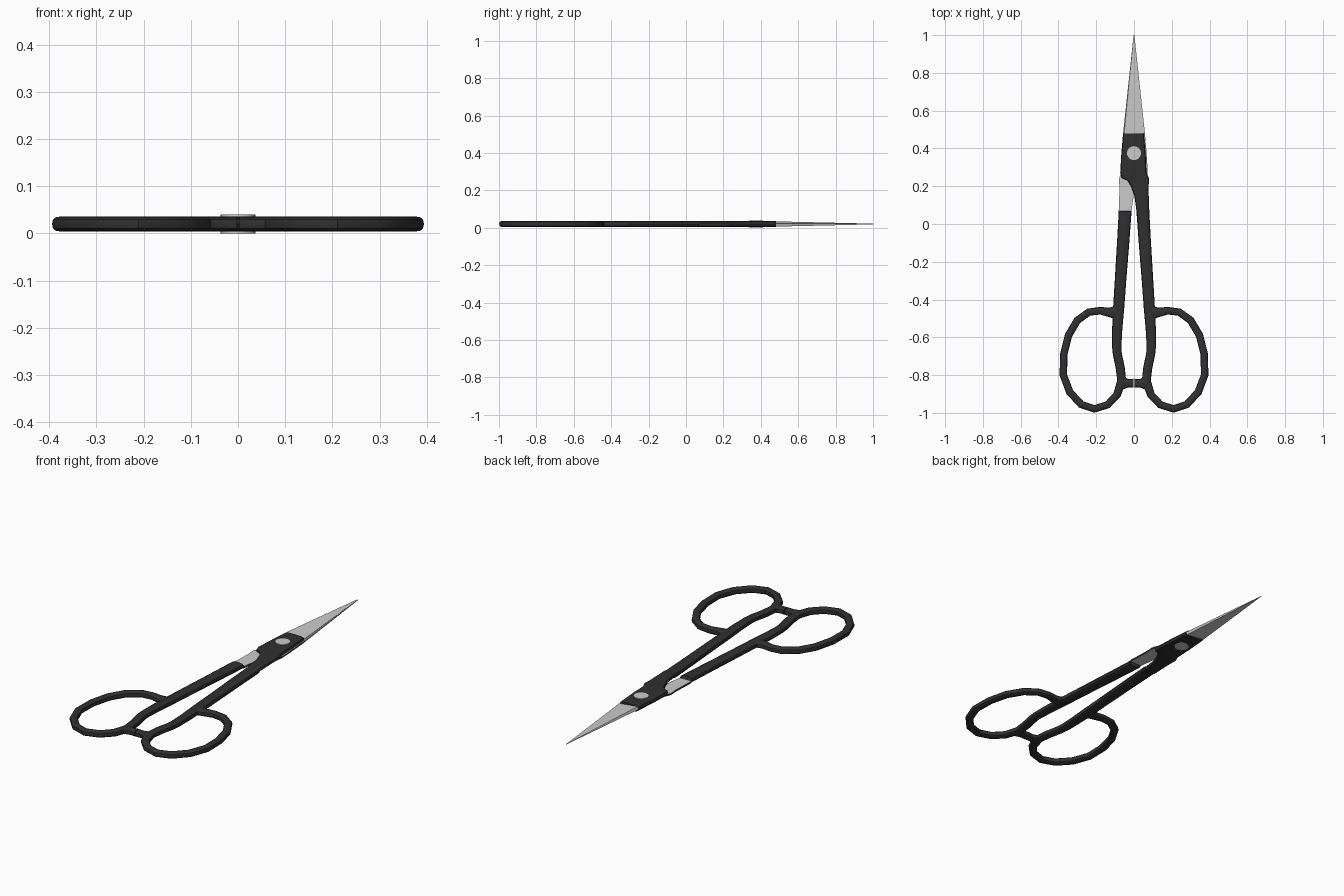
import bpy, bmesh, math
from mathutils import Matrix, Vector

if "Cube" in bpy.data.objects:
    bpy.data.objects.remove(bpy.data.objects["Cube"])

C = 0.02      # height of the plane where the two halves meet
T = 0.016     # thickness of one half above that plane
N = 12        # sides of the handle section


def material(name, v):
    m = bpy.data.materials.new(name)
    m.diffuse_color = (v, v, v, 1)
    m.use_nodes = True
    m.node_tree.nodes["Principled BSDF"].inputs["Base Color"].default_value = m.diffuse_color
    return m


BLACK = material("black_coating", 0.03)
STEEL = material("bare_steel", 0.6)


def finish(bm, name, mats, angle=35):
    bmesh.ops.recalc_face_normals(bm, faces=bm.faces)
    me = bpy.data.meshes.new(name)
    bm.to_mesh(me)
    bm.free()
    ob = bpy.data.objects.new(name, me)
    bpy.context.collection.objects.link(ob)
    for m in mats:
        me.materials.append(m)
    bpy.ops.object.select_all(action='DESELECT')
    ob.select_set(True)
    bpy.context.view_layer.objects.active = ob
    bpy.ops.object.shade_smooth_by_angle(angle=math.radians(angle))
    return ob


def loft(stations, name):
    """Stations: left point, right point, depth below the meeting plane, boxiness."""
    bm = bmesh.new()
    rings = []
    for l, r, dn, p in stations:
        mid, half = (l + r) / 2, (r - l) / 2
        ring = []
        for k in range(N):
            a = 2 * math.pi * k / N
            c, s = math.cos(a), math.sin(a)
            q = mid + half * math.copysign(abs(c) ** p, c)
            h = math.copysign(abs(s) ** p, s) if abs(s) > 1e-6 else 0
            ring.append(bm.verts.new((q.x, q.y, C + h * (T if h > 0 else dn))))
        rings.append(ring)
    for i in range(len(rings) - 1):
        flat = stations[i][2] == 0 and stations[i + 1][2] == 0
        for k in range(N):
            j = (k + 1) % N
            f = bm.faces.new((rings[i][k], rings[i][j], rings[i + 1][j], rings[i + 1][k]))
            f.material_index = 1 if flat and k >= N // 2 else 0
    bm.faces.new(rings[0])
    bm.faces.new(rings[-1])
    return finish(bm, name, [BLACK, STEEL])


def across(y, xl, xr, dn=T, p=0.75):
    return (Vector((xl, y)), Vector((xr, y)), dn, p)


def along(path):
    out = []
    for i, (x, y, w) in enumerate(path):
        a, b = path[max(i - 1, 0)], path[min(i + 1, len(path) - 1)]
        t = Vector((b[0] - a[0], b[1] - a[1])).normalized()
        n = Vector((t.y, -t.x)) * w
        out.append((Vector((x, y)) + n, Vector((x, y)) - n, T, 0.75))
    return out


def other_half(ob, name):
    c = ob.copy()
    c.data = ob.data.copy()
    c.name = name
    c.data.transform(Matrix.Translation((0, 0, 2 * C)) @ Matrix.Rotation(math.pi, 4, 'Y'))
    bpy.context.collection.objects.link(c)


# pivot block and shank, running into the finger loop
block = [across(y, l, r, 0, 0.45) for y, l, r in (
    (0.48, -0.058, 0.052), (0.36, -0.068, 0.062), (0.27, -0.073, 0.066),
    (0.245, -0.066, 0.078), (0.23, -0.035, 0.08), (0.20, -0.016, 0.077),
    (0.15, 0.002, 0.078), (0.07, 0.013, 0.081))]
shank = [across(y, l, r) for y, l, r in (
    (0.065, 0.013, 0.081), (-0.1, 0.025, 0.09), (-0.3, 0.041, 0.102),
    (-0.45, 0.052, 0.111), (-0.56, 0.062, 0.116), (-0.65, 0.067, 0.116))]
loop = along([
    (0.088, -0.69, 0.024), (0.073, -0.76, 0.024), (0.065, -0.83, 0.024), (0.09, -0.905, 0.021),
    (0.14, -0.957, 0.02), (0.21, -0.979, 0.02), (0.28, -0.955, 0.02),
    (0.34, -0.89, 0.02), (0.374, -0.8, 0.02), (0.372, -0.69, 0.02),
    (0.347, -0.59, 0.02), (0.30, -0.51, 0.02), (0.24, -0.467, 0.02),
    (0.18, -0.459, 0.02), (0.13, -0.468, 0.025), (0.09, -0.468, 0.038)])
handle = loft(block + shank + loop, "upper_handle")
other_half(handle, "lower_handle")

# stop bumper between the loops
bumper = loft(along([(0.065, -0.843, 0.036), (0.03, -0.843, 0.022), (0.002, -0.843, 0.024)]),
              "right_bumper")
other_half(bumper, "left_bumper")

# tapered blade: thick spine on the left, thin edge on the right
bm = bmesh.new()
base = [bm.verts.new((x, 0.479, z)) for x, z in (
    (-0.058, C), (0.05, C), (0.05, C + 0.003), (-0.052, C + 0.014))]
tip = [bm.verts.new((x, 1.0, z)) for x, z in (
    (-0.002, C), (0.001, C), (0.001, C + 0.001), (-0.002, C + 0.002))]
for k in range(4):
    j = (k + 1) % 4
    bm.faces.new((base[k], base[j], tip[j], tip[k]))
bm.faces.new(base)
bm.faces.new(tip)
blade = finish(bm, "upper_blade", [STEEL], 10)
other_half(blade, "lower_blade")

# pivot rivet
bm = bmesh.new()
bmesh.ops.create_cone(bm, cap_ends=True, segments=24, radius1=0.037, radius2=0.037,
                      depth=2 * C, matrix=Matrix.Translation((0, 0.375, C)))
finish(bm, "pivot_rivet", [STEEL])
